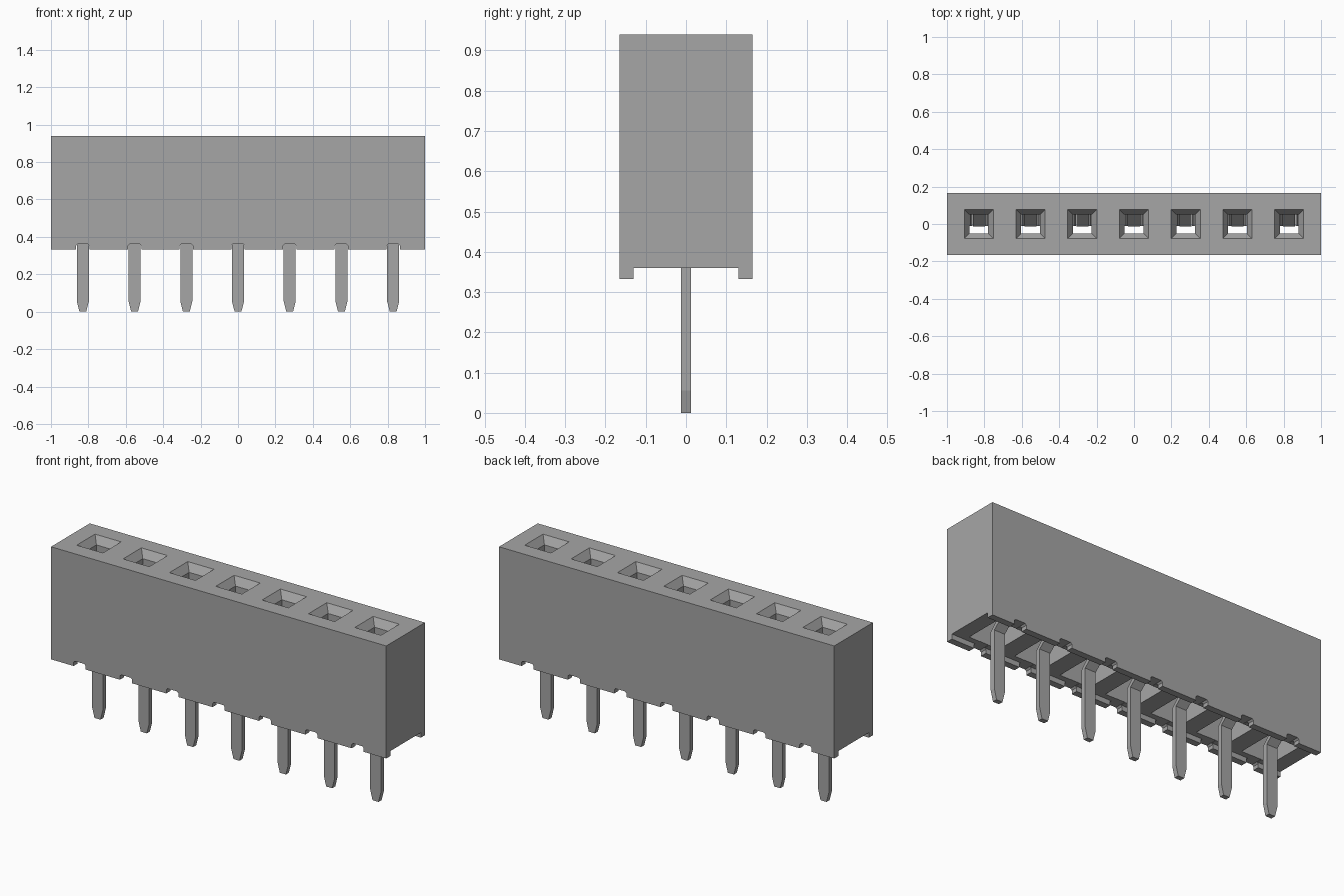
import bpy, bmesh
from mathutils import Vector

cube = bpy.data.objects.get("Cube")
if cube:
    bpy.data.objects.remove(cube)

PITCH = 0.2765
PIN_X = [(i - 3) * PITCH for i in range(7)]
AXES = {"x": (1, 2, 0), "y": (0, 2, 1)}

grey = bpy.data.materials.new("mid_grey")
grey.use_nodes = True
grey.diffuse_color = (0.38, 0.38, 0.38, 1)
grey.node_tree.nodes["Principled BSDF"].inputs["Base Color"].default_value = grey.diffuse_color


def add_prism(bm, profile, axis, lo, hi):
    """Extrude a closed profile along x or y between lo and hi."""
    a, b, c = AXES[axis]
    rings = []
    for depth in (lo, hi):
        ring = []
        for u, v in profile:
            co = Vector()
            co[a], co[b], co[c] = u, v, depth
            ring.append(bm.verts.new(co))
        rings.append(ring)
    join_rings(bm, rings)


def join_rings(bm, rings):
    """Skin consecutive rings and cap both ends."""
    n = len(rings[0])
    for low, high in zip(rings, rings[1:]):
        for i in range(n):
            j = (i + 1) % n
            bm.faces.new((low[i], low[j], high[j], high[i]))
    bm.faces.new(rings[0][::-1])
    bm.faces.new(rings[-1])


def finish(bm, name, helper=False):
    bmesh.ops.recalc_face_normals(bm, faces=bm.faces)
    mesh = bpy.data.meshes.new(name)
    bm.to_mesh(mesh)
    bm.free()
    mesh.materials.append(grey)
    obj = bpy.data.objects.new(name, mesh)
    bpy.context.collection.objects.link(obj)
    obj.hide_render = obj.hide_viewport = helper
    return obj


# Housing: long block with a shallow open channel underneath
half = [(0.165, 0.94), (0.165, 0.333), (0.13, 0.333), (0.13, 0.36)]
bm = bmesh.new()
add_prism(bm, half + [(-y, z) for y, z in reversed(half)], "x", -1, 1)
housing = finish(bm, "housing")

# Socket cutter: contact chamber, square hole and flared mouth
bm = bmesh.new()
sections = [(0.34, 0.09, 0.1), (0.82, 0.09, 0.1), (0.82, 0.05, 0.05),
            (0.90, 0.05, 0.05), (0.95, 0.085, 0.085)]
for px in PIN_X:
    rings = [[bm.verts.new((px + sx * w, sy * d, z))
              for sx, sy in ((-1, -1), (1, -1), (1, 1), (-1, 1))]
             for z, w, d in sections]
    join_rings(bm, rings)
sockets = finish(bm, "socket_cutter", helper=True)

# Notch cutter: chamfered gaps in both bottom rails
bm = bmesh.new()
for px in PIN_X:
    notch = [(-0.036, 0.32), (0.036, 0.32), (0.036, 0.353),
             (0.028, 0.361), (-0.028, 0.361), (-0.036, 0.353)]
    add_prism(bm, [(px + x, z) for x, z in notch], "y", -0.2, 0.2)
notches = finish(bm, "notch_cutter", helper=True)

for cutter in (notches, sockets):
    mod = housing.modifiers.new(cutter.name, "BOOLEAN")
    mod.operation = "DIFFERENCE"
    mod.solver = "EXACT"
    mod.object = cutter

# Contacts: tapered pin, cranked spine and two spring leaves
W, T = 0.032, 0.013
for n, px in enumerate(PIN_X, 1):
    bm = bmesh.new()
    pin = [(-0.018, 0), (0.018, 0), (W, 0.055), (W, 0.37), (-W, 0.37), (-W, 0.055)]
    add_prism(bm, [(px + x, z) for x, z in pin], "y", -T, T)
    spine = [(-T, 0.37), (T, 0.37), (0.075, 0.425), (0.075, 0.78),
             (0.05, 0.78), (0.05, 0.437)]
    add_prism(bm, spine, "x", px - W, px + W)
    for s in (-1, 1):
        leaf = [(0.052, 0.48), (0.062, 0.48), (0.043, 0.70), (0.055, 0.78),
                (0.045, 0.78), (0.033, 0.70)]
        add_prism(bm, [(px + s * x, z) for x, z in leaf], "y", -0.01, 0.05)
    finish(bm, f"contact_pin_{n}")
